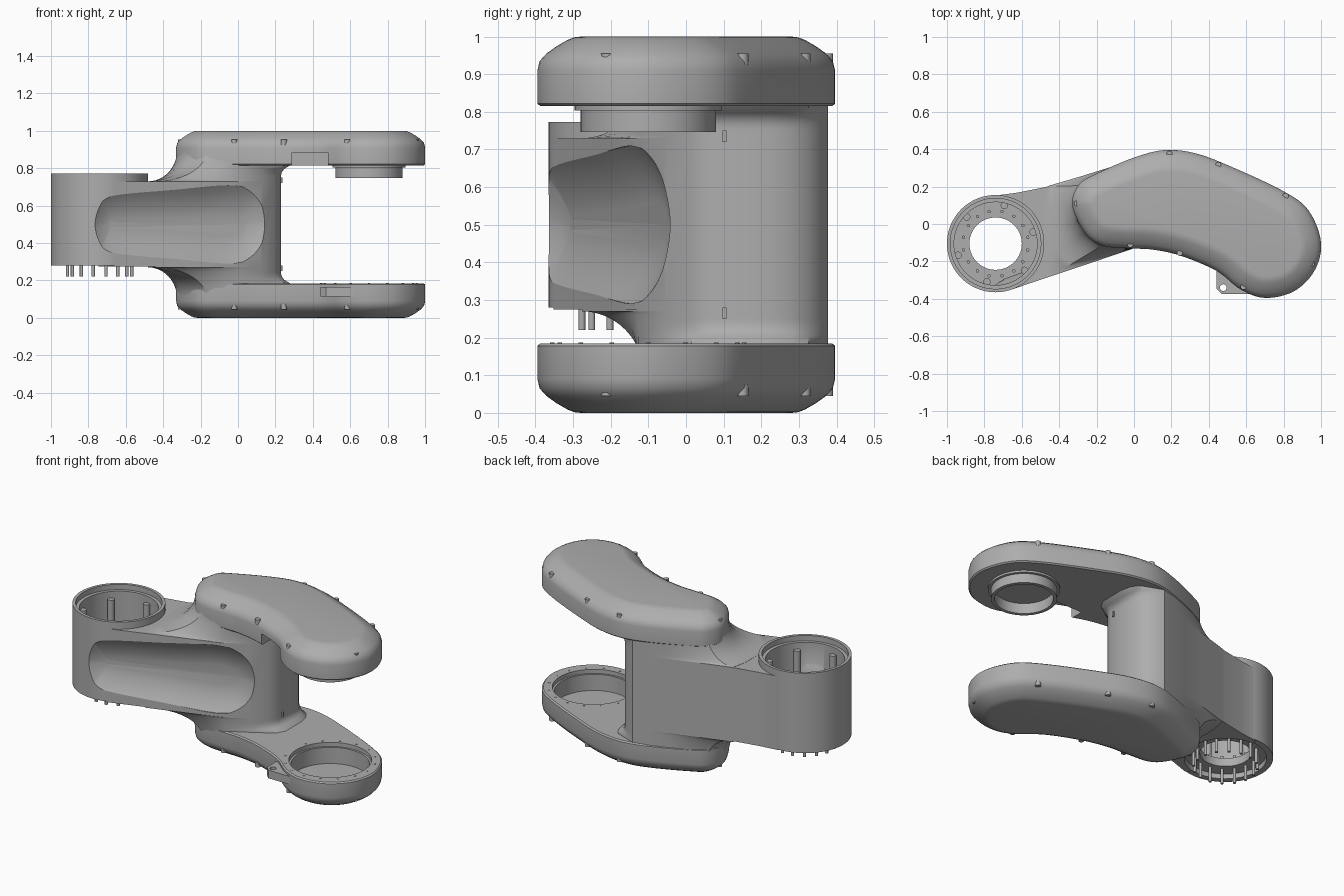
import bpy, bmesh
from math import sin, cos, pi, radians
from mathutils import Vector, Matrix

if "Cube" in bpy.data.objects:
    bpy.data.objects.remove(bpy.data.objects["Cube"])

grey = bpy.data.materials.new("cast grey")
grey.use_nodes = True
grey.diffuse_color = (0.42, 0.42, 0.42, 1)
shader = next(n for n in grey.node_tree.nodes if n.type == 'BSDF_PRINCIPLED')
shader.inputs["Base Color"].default_value = (0.42, 0.42, 0.42, 1)
parts = []


def finish(name, bm):
    bmesh.ops.recalc_face_normals(bm, faces=bm.faces)
    mesh = bpy.data.meshes.new(name)
    bm.to_mesh(mesh)
    bm.free()
    mesh.materials.append(grey)
    ob = bpy.data.objects.new(name, mesh)
    bpy.context.collection.objects.link(ob)
    parts.append(ob)
    return ob


def loft(name, rings, matrix=None):
    """Skin a stack of (height, outline) sections and cap both ends."""
    bm = bmesh.new()
    rows = [[bm.verts.new((p[0], p[1], z)) for p in pts] for z, pts in rings]
    for a, b in zip(rows, rows[1:]):
        for i in range(len(a)):
            j = (i + 1) % len(a)
            bm.faces.new((a[i], a[j], b[j], b[i]))
    bm.faces.new(rows[0])
    bm.faces.new(rows[-1])
    if matrix:
        bm.transform(matrix)
    return finish(name, bm)


def smooth(pts, n=6):
    """Closed smooth curve through the points."""
    out = []
    for i in range(len(pts)):
        a, b, c, d = (Vector(pts[(i + k - 1) % len(pts)]) for k in range(4))
        for s in range(n):
            t = s / n
            out.append(0.5 * (2 * b + (c - a) * t + (2 * a - 5 * b + 4 * c - d) * t * t
                              + (3 * b - a - 3 * c + d) * t ** 3))
    return out


def inset(pts, d):
    """Move a clockwise outline inwards."""
    out = []
    for i, p in enumerate(pts):
        t = (pts[(i + 1) % len(pts)] - pts[i - 1]).normalized()
        out.append(p + Vector((t.y, -t.x)) * d)
    return out


def cylinders(name, spots, r, z0, z1, seg=12):
    bm = bmesh.new()
    for x, y in spots:
        bmesh.ops.create_cone(bm, cap_ends=True, segments=seg, radius1=r, radius2=r, depth=z1 - z0,
                              matrix=Matrix.Translation((x, y, (z0 + z1) / 2)))
    return finish(name, bm)


def box(name, lo, hi):
    bm = bmesh.new()
    lo, hi = Vector(lo), Vector(hi)
    bmesh.ops.create_cube(bm, size=1, matrix=Matrix.Translation((lo + hi) / 2)
                          @ Matrix.Diagonal((*(hi - lo), 1)))
    return finish(name, bm)


def combine(ob, other, op='DIFFERENCE'):
    """Apply a boolean at once and remove the helper."""
    mod = ob.modifiers.new("cut", 'BOOLEAN')
    mod.operation, mod.solver, mod.object = op, 'EXACT', other
    bpy.context.view_layer.update()
    mesh = bpy.data.meshes.new_from_object(ob.evaluated_get(bpy.context.evaluated_depsgraph_get()))
    ob.modifiers.clear()
    ob.data = mesh
    parts.remove(other)
    bpy.data.objects.remove(other)


def circle(centre, r, n, phase=0):
    return [(centre[0] + r * cos(2 * pi * i / n + phase),
             centre[1] + r * sin(2 * pi * i / n + phase)) for i in range(n)]


RING, HUB = (-0.74, -0.105), (0.70, -0.10)

# Upper and lower curved housings with rounded covers
bean = smooth([(-0.33, 0.1), (-0.295, 0.21), (-0.2, 0.27), (0, 0.355), (0.16, 0.395), (0.32, 0.38),
               (0.5, 0.315), (0.8, 0.175), (0.935, 0.07), (1.0, -0.1), (0.965, -0.25),
               (0.855, -0.36), (0.7, -0.395), (0.57, -0.35), (0.44, -0.25), (0.25, -0.17),
               (0.1, -0.137), (-0.03, -0.13), (-0.17, -0.115), (-0.26, -0.05)])
section = [(0.815, 0.008), (0.822, 0), (0.91, 0), (0.935, 0.006), (0.955, 0.024), (0.975, 0.052),
           (0.991, 0.08), (0.998, 0.098), (1.0, 0.115)]
upper = loft("upper_housing", [(z, inset(bean, d)) for z, d in section])
lower = loft("lower_housing", [(1 - z, inset(bean, d)) for z, d in section])

# Pocket under the front edge of the upper housing
combine(upper, box("front_pocket", (0.29, -0.4, 0.8), (0.48, -0.1, 0.885)))

# Round bearing seat in the lower housing
combine(lower, cylinders("seat_lip", [HUB], 0.232, 0.16, 0.3, 64))
combine(lower, cylinders("seat_bore", [HUB], 0.22, 0.06, 0.3, 64))
cylinders("seat_bolts", circle(HUB, 0.255, 16), 0.006, 0.17, 0.187, 8)

# Hollow bearing hub under the upper housing
hub = cylinders("bearing_hub", [HUB], 0.18, 0.747, 0.83, 64)
combine(hub, cylinders("hub_flange", [HUB], 0.196, 0.803, 0.83, 64), 'UNION')
combine(hub, cylinders("hub_bore", [HUB], 0.16, 0.7, 0.81, 64))

# Column with rounded corners whose left end sweeps outwards into the arm
near = [(0.1, 0.378), (0, 0.35), (-0.1, 0.312), (-0.2, 0.266), (-0.285, 0.205), (-0.325, 0.1),
        (-0.3, 0.01), (-0.255, -0.05), (-0.165, -0.112), (-0.08, -0.122), (0, -0.128),
        (0.13, -0.055), (0.2, 0.015), (0.23, 0.07), (0.23, 0.22), (0.218, 0.28), (0.19, 0.325),
        (0.15, 0.36)]
far = near[:3] + [(-0.28, 0.256), (-0.46, 0.203), (-0.48, 0.1), (-0.48, -0.05), (-0.48, -0.18),
                  (-0.44, -0.277), (-0.2, -0.198)] + near[10:]


def column_section(h, s):
    fillet = 0.06 * max(0, min(1, (h - 0.25) / 0.07)) ** 3
    pts = [Vector(f).lerp(Vector(n), s) for n, f in zip(near, far)]
    return [p + Vector((fillet if p.x > 0.16 else 0, 0)) for p in pts]


half = [(0.4 - 0.17 * cos(a), sin(a)) for a in (radians(7.5 * i) for i in range(13))]
rings = [(0.5 - h, column_section(h, s)) for h, s in reversed(half)]
rings += [(0.5 + h, column_section(h, s)) for h, s in half]
body = loft("arm_body", rings)

# Arm and bearing ring joined to the column
arm_plan = [(-0.74, 0.152), (-0.62, 0.168), (-0.48, 0.196), (-0.3, 0.247), (-0.1, 0.305),
            (0.05, 0.3), (0.05, -0.09), (-0.01, -0.134), (-0.66, -0.352), (-0.8, -0.2)]
combine(body, loft("arm", [(0.275, arm_plan), (0.729, arm_plan)]), 'UNION')
combine(body, cylinders("ring", [RING], 0.26, 0.28, 0.773, 96), 'UNION')

# Shallow scoop along the front of the arm
outline = smooth([(-0.54, 0), (-0.49, 0.12), (-0.38, 0.17), (0, 0.19), (0.3, 0.208), (0.46, 0.15),
                  (0.53, 0), (0.46, -0.15), (0.3, -0.208), (0, -0.19), (-0.38, -0.17),
                  (-0.49, -0.12)])


def scoop(shift):
    place = (Matrix.Translation((-0.31, -0.215 + shift, 0.5)) @ Matrix.Rotation(radians(20), 4, 'Z')
             @ Matrix.Rotation(radians(-90), 4, 'X'))
    return loft("scoop", [(-0.15, outline), (-0.02, outline), (0.0, inset(outline, 0.03)),
                          (0.02, inset(outline, 0.07)), (0.034, inset(outline, 0.11)),
                          (0.042, inset(outline, 0.15))], place)


combine(body, scoop(0))

# Stepped bore of the bearing ring, leaving a wall behind the scoop
for r, z0, z1 in ((0.242, 0.74, 0.9), (0.222, 0.36, 0.9), (0.14, 0.2, 0.9), (0.225, 0.2, 0.31)):
    bore = cylinders("bore", [RING], r, z0, z1, 64)
    combine(bore, scoop(0.017))
    combine(body, bore)
cylinders("ring_pins", circle(RING, 0.175, 16, pi / 16), 0.009, 0.22, 0.39)
cylinders("ring_posts", circle(RING, 0.21, 6, 0.3), 0.02, 0.35, 0.7)

# Bracket with a hole on the lower housing
tab = [(0.44, -0.23), (0.44, -0.345), (0.47, -0.375), (0.63, -0.375), (0.6, -0.27)]
bracket = loft("bracket", [(0.115, tab), (0.165, tab)])
combine(bracket, cylinders("bracket_hole", [(0.477, -0.34)], 0.018, 0.0, 0.3, 20))
combine(bracket, cylinders("seat_clearance", [HUB], 0.235, 0.0, 0.3, 64))

# Cover screws sunk into both housings
screws = [(-0.305, 0.11), (0.19, 0.375), (0.45, 0.315), (0.81, 0.15), (0.95, -0.21),
          (0.585, -0.335), (0.245, -0.155), (-0.02, -0.11)]
cylinders("upper_screws", screws, 0.016, 0.925, 0.955)
cylinders("lower_screws", screws, 0.016, 0.045, 0.075)

# Small clips on the inner face of the column
for z in (0.265, 0.735):
    box("column_clip", (0.22, 0.097, z - 0.015), (0.238, 0.108, z + 0.015))

bpy.ops.object.select_all(action='DESELECT')
for ob in parts:
    ob.select_set(True)
bpy.context.view_layer.objects.active = body
bpy.ops.object.shade_smooth_by_angle(angle=radians(32))
